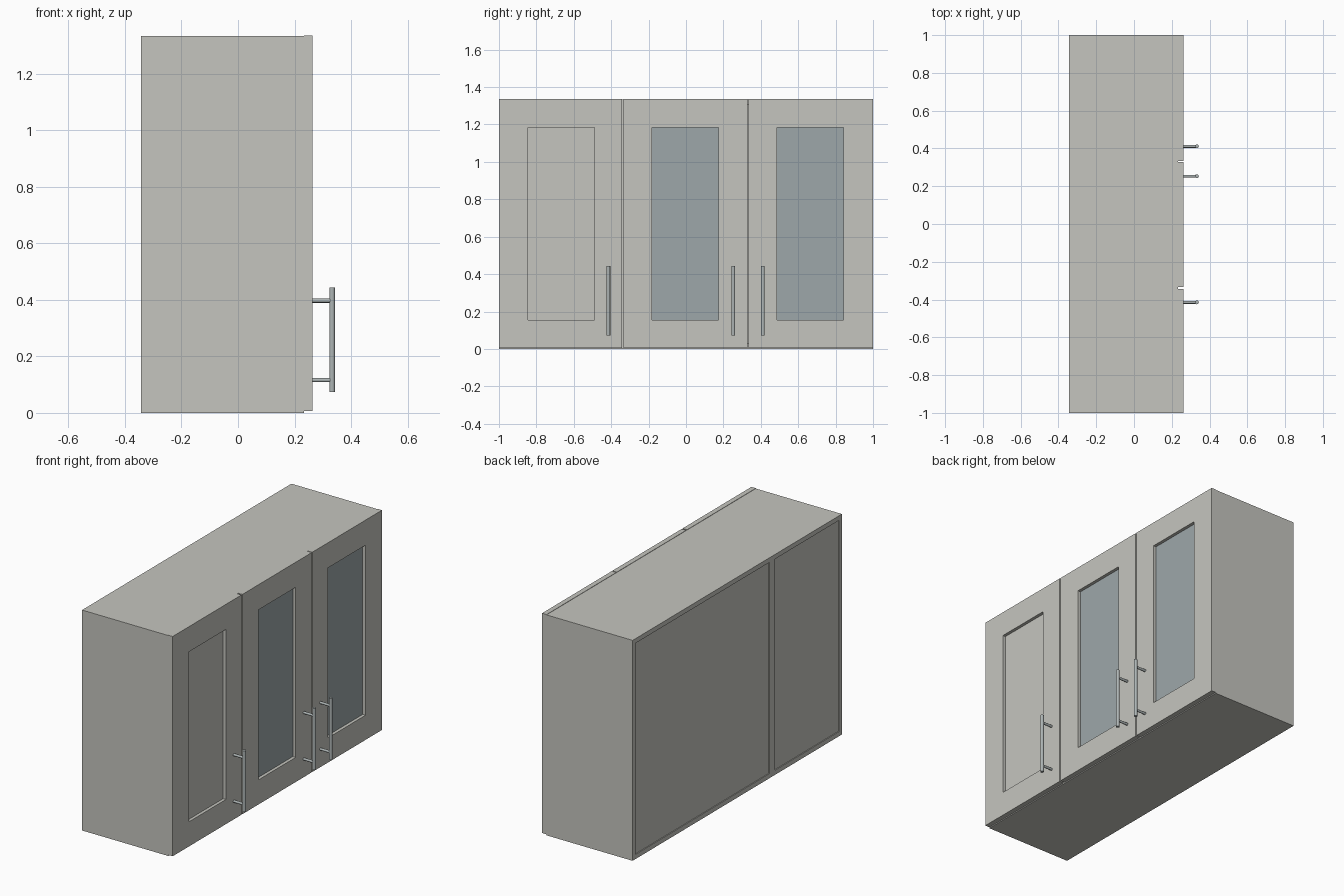
import bpy
from mathutils import Vector

if "Cube" in bpy.data.objects:
    bpy.data.objects.remove(bpy.data.objects["Cube"])


def material(name, color):
    m = bpy.data.materials.new(name)
    m.diffuse_color = color
    m.use_nodes = True
    m.node_tree.nodes["Principled BSDF"].inputs["Base Color"].default_value = m.diffuse_color
    return m


PAINT = material("warm_grey_paint", (0.56, 0.56, 0.52, 1))
GLASS = material("glass_blue_grey", (0.34, 0.39, 0.40, 1))
METAL = material("brushed_metal", (0.42, 0.46, 0.46, 1))


def box(name, x, y, z, mat=PAINT):
    """Box from (min, max) pairs on each axis."""
    bpy.ops.mesh.primitive_cube_add(size=1)
    ob = bpy.context.object
    ob.name = name
    for v in ob.data.vertices:
        v.co = Vector([(a + b) / 2 + c * (b - a) for (a, b), c in zip((x, y, z), v.co)])
    ob.data.materials.append(mat)
    return ob


def rod(name, start, end, radius):
    """Round bar between two points."""
    a, b = Vector(start), Vector(end)
    bpy.ops.mesh.primitive_cylinder_add(vertices=20, radius=radius, depth=(b - a).length,
                                        location=(a + b) / 2)
    ob = bpy.context.object
    ob.name = name
    ob.rotation_euler = (b - a).to_track_quat('Z', 'Y').to_euler()
    bpy.ops.object.shade_smooth_by_angle()
    ob.data.materials.append(METAL)


H = 1.333           # cabinet height
T = 0.028           # board thickness
X0, X1 = -0.343, 0.233   # carcass back and front
XD = 0.263          # door face


def cabinet(name, y0, y1):
    box(name + "_bottom", (X0, X1), (y0, y1), (0, T))
    box(name + "_top", (X0, X1), (y0, y1), (H - T, H))
    box(name + "_side_a", (X0, X1), (y0, y0 + T), (T, H - T))
    box(name + "_side_b", (X0, X1), (y1 - T, y1), (T, H - T))
    box(name + "_back_panel", (X0 + 0.005, X0 + 0.02), (y0 + T, y1 - T), (T, H - T))


def door(name, y0, y1, open0, open1, handle_y, panel_mat):
    zb, zt = 0.006, 1.335
    lo, hi = 0.155, 1.183
    # frame stiles and rails
    box(name + "_stile_a", (X1, XD), (y0, open0), (zb, zt))
    box(name + "_stile_b", (X1, XD), (open1, y1), (zb, zt))
    box(name + "_bottom_rail", (X1, XD), (open0, open1), (zb, lo))
    box(name + "_top_rail", (X1, XD), (open0, open1), (hi, zt))
    # recessed panel or pane
    box(name + "_panel", (X1 + 0.003, X1 + 0.011), (open0, open1), (lo, hi), panel_mat)
    # bar handle on two posts
    xb = 0.333
    rod(name + "_handle_bar", (xb, handle_y, 0.073), (xb, handle_y, 0.443), 0.010)
    for z in (0.116, 0.397):
        rod(name + "_handle_post", (XD - 0.002, handle_y, z), (xb, handle_y, z), 0.0075)


cabinet("single_cabinet", -1.0, -0.334)
cabinet("double_cabinet", -0.334, 1.0)

door("solid_door", -1.0, -0.343, -0.845, -0.490, -0.415, PAINT)
door("glass_door_left", -0.334, 0.328, -0.181, 0.175, 0.253, GLASS)
door("glass_door_right", 0.334, 1.0, 0.486, 0.843, 0.411, GLASS)
